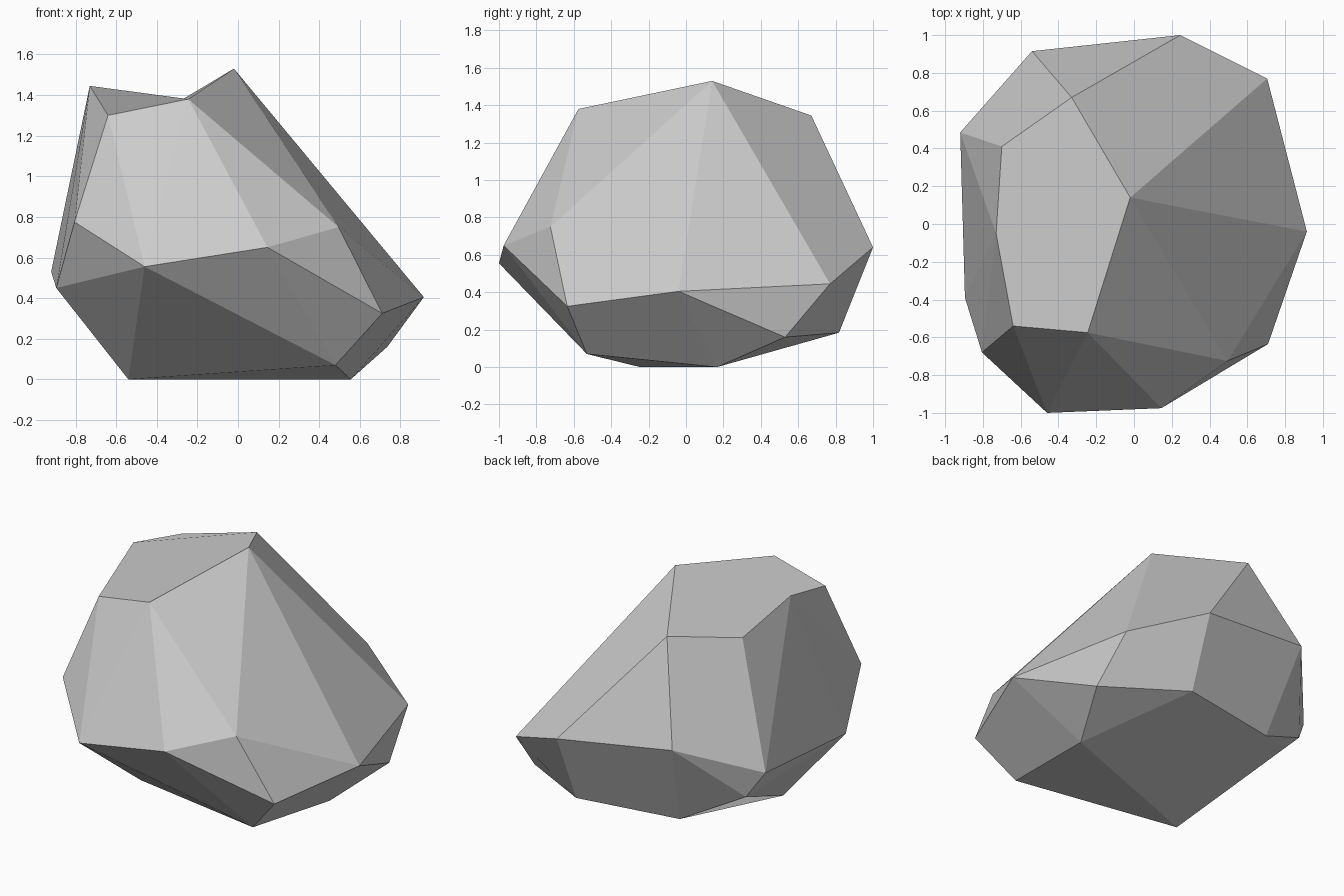
import bpy
import bmesh

default_cube = bpy.data.objects.get("Cube")
if default_cube:
    bpy.data.objects.remove(default_cube, do_unlink=True)

# Corner points of the stone, named by where they sit
corners = {
    # crown
    "peak": (-.02, .14, 1.53), "crown_back": (-.33, .67, 1.345),
    "crown_back_right": (-.70, .41, 1.335), "crown_right": (-.73, -.05, 1.445),
    "crown_front_right": (-.64, -.54, 1.30), "crown_front": (-.245, -.575, 1.38),
    # girdle
    "back_right": (-.54, .915, .74), "back": (.245, 1, .64),
    "back_left": (.705, .77, .445), "left": (.915, -.04, .405),
    "front_left_low": (.71, -.635, .325), "front_left_high": (.495, -.725, .75),
    "front": (.145, -.975, .65), "front_right": (-.46, -1, .555),
    "right_front_high": (-.805, -.68, .775), "right_front_low": (-.895, -.39, .45),
    "right_back": (-.92, .485, .53),
    # base
    "base_right": (-.54, -.245, 0), "base_front": (.48, -.53, .07),
    "base_left": (.555, .165, 0), "base_back_left": (.735, .53, .16),
    "base_back": (.23, .818, .184), "base_back_right": (-.445, .70, .18),
    "base_right_back": (-.825, .553, .372),
}

# Large many-sided facets, counter-clockwise from outside
facets = [
    ("peak", "crown_back", "crown_back_right", "crown_right",
     "crown_front_right", "crown_front"),
    ("crown_back_right", "crown_back", "back_right", "right_back"),
    ("peak", "back_left", "back", "crown_back"),
    ("back_left", "base_back_left", "base_back", "back"),
    ("back_right", "back", "base_back", "base_back_right"),
    ("base_right_back", "base_back_right", "base_back", "base_left", "base_right"),
]

# Wrap the corners in a hull
bm = bmesh.new()
point = {name: bm.verts.new(co) for name, co in corners.items()}
bmesh.ops.convex_hull(bm, input=list(bm.verts))

# Swap the hull triangles inside each large facet for one face
for names in facets:
    ring = [point[name] for name in names]
    inside = [f for f in bm.faces if all(v in ring for v in f.verts)]
    bmesh.ops.delete(bm, geom=inside, context="FACES")
    if all(v.is_valid for v in ring):
        bm.faces.new(ring)

# Close any remaining gap
gaps = [e for e in bm.edges if e.is_boundary]
if gaps:
    bmesh.ops.holes_fill(bm, edges=gaps, sides=0)
bmesh.ops.recalc_face_normals(bm, faces=list(bm.faces))
for face in bm.faces:
    face.smooth = False

mesh = bpy.data.meshes.new("boulder")
bm.to_mesh(mesh)
bm.free()

# Grey stone colour
stone = bpy.data.materials.new("stone_grey")
stone.use_nodes = True
grey = (.6, .6, .6, 1)
stone.diffuse_color = grey
shader = next(n for n in stone.node_tree.nodes if n.type == "BSDF_PRINCIPLED")
shader.inputs["Base Color"].default_value = grey
shader.inputs["Roughness"].default_value = .9
mesh.materials.append(stone)

boulder = bpy.data.objects.new("boulder", mesh)
bpy.context.scene.collection.objects.link(boulder)
